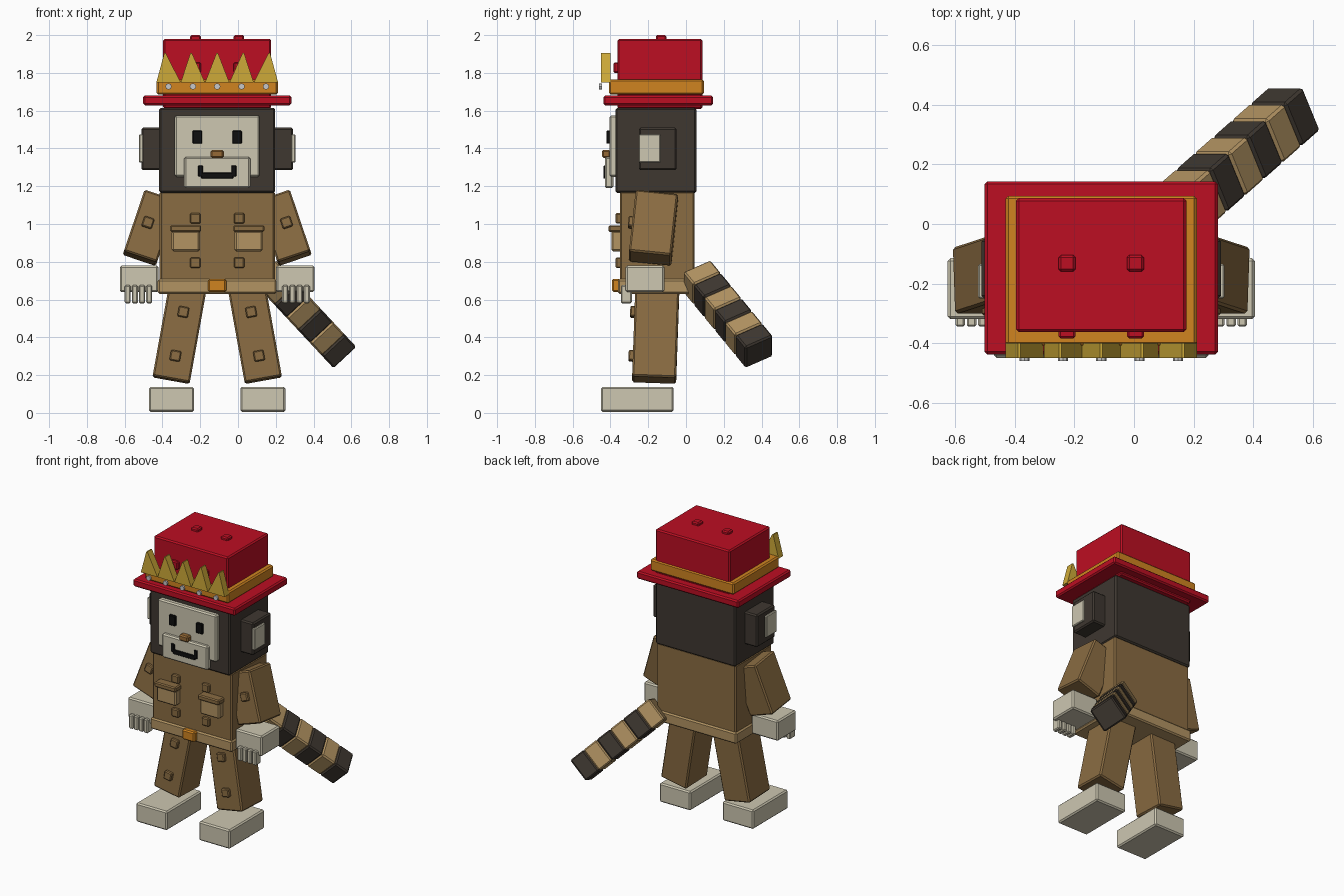
import bpy, bmesh
from math import radians
from mathutils import Euler, Matrix, Vector

if "Cube" in bpy.data.objects:
    bpy.data.objects.remove(bpy.data.objects["Cube"])

MID = -0.11   # x of the body's plane of symmetry


def material(name, *rgb):
    """Flat material from 0-255 display values."""
    lin = [((c / 255 + 0.055) / 1.055) ** 2.4 for c in rgb]
    m = bpy.data.materials.new(name)
    m.use_nodes = True
    m.diffuse_color = (*lin, 1)
    m.node_tree.nodes["Principled BSDF"].inputs["Base Color"].default_value = (*lin, 1)
    return m


fur = material("dark_fur", 62, 55, 48)
cream = material("cream_skin", 205, 199, 177)
brown = material("brown_cloth", 138, 108, 66)
tan = material("tan_cloth", 178, 147, 98)
red = material("red_felt", 188, 14, 34)
orange = material("orange_trim", 208, 132, 32)
gold = material("gold", 206, 170, 56)
black = material("black", 14, 14, 14)
silver = material("silver", 200, 200, 200)
nose_tint = material("nose_brown", 150, 106, 54)


def finish(name, bm, mat, matrix, bevel):
    mesh = bpy.data.meshes.new(name)
    bm.to_mesh(mesh)
    bm.free()
    mesh.materials.append(mat)
    ob = bpy.data.objects.new(name, mesh)
    ob.matrix_world = matrix
    bpy.context.collection.objects.link(ob)
    if bevel:
        mod = ob.modifiers.new("soft_edge", "BEVEL")
        mod.width = bevel
        mod.segments = 1
    return ob


def block(name, mat, size, matrix):
    bm = bmesh.new()
    bmesh.ops.create_cube(bm, size=1)
    bmesh.ops.scale(bm, vec=size, verts=bm.verts)
    return finish(name, bm, mat, matrix, min(0.009, min(size) * 0.2))


def box(name, mat, x, y, z):
    """Box from (low, high) ranges; x is measured from the middle plane."""
    lo, hi = Vector((x[0], y[0], z[0])), Vector((x[1], y[1], z[1]))
    centre = (lo + hi) / 2 + Vector((MID, 0, 0))
    return block(name, mat, hi - lo, Matrix.Translation(centre))


def pair(name, mat, x, y, z):
    box("left_" + name, mat, x, y, z)
    box("right_" + name, mat, (-x[1], -x[0]), y, z)


def centred(name, mat, half, y, z):
    box(name, mat, (-half, half), y, z)


def limb(name, mat, centre, size, tilt_x, tilt_y, studs):
    """Mirrored pair of tilted limbs with small studs on the front."""
    for side, s in (("left_", 1), ("right_", -1)):
        rot = Euler((radians(tilt_x), radians(tilt_y) * s, 0)).to_matrix().to_4x4()
        m = Matrix.Translation((MID + s * centre[0], centre[1], centre[2])) @ rot
        block(side + name, mat, size, m)
        for i, (sx, sz) in enumerate(studs):
            spot = Matrix.Translation((s * sx, -size[1] / 2 - 0.008, sz))
            block(f"{side}{name}_stud_{i + 1}", mat, (0.056, 0.03, 0.056), m @ spot)


# Head, face and ears
centred("head", fur, 0.307, (-0.373, 0.055), (1.165, 1.615))
centred("face", cream, 0.225, (-0.405, -0.36), (1.25, 1.575))
centred("muzzle", cream, 0.175, (-0.43, -0.385), (1.19, 1.355))
centred("nose", nose_tint, 0.035, (-0.445, -0.4), (1.35, 1.392))
pair("eye", black, (0.08, 0.13), (-0.422, -0.4), (1.425, 1.495))
centred("mouth", black, 0.085, (-0.437, -0.42), (1.24, 1.272))
pair("mouth_corner", black, (0.075, 0.101), (-0.437, -0.42), (1.252, 1.31))
pair("ear", fur, (0.29, 0.402), (-0.25, -0.05), (1.285, 1.51))
pair("inner_ear", cream, (0.39, 0.414), (-0.25, -0.135), (1.325, 1.475))

# Hat with band and studs
centred("hat_brim", red, 0.392, (-0.438, 0.143), (1.628, 1.68))
centred("hat_band", orange, 0.321, (-0.408, 0.094), (1.685, 1.765))
centred("hat_crown", red, 0.286, (-0.363, 0.087), (1.61, 1.98))
pair("hat_top_stud", red, (0.087, 0.143), (-0.16, -0.104), (1.96, 2.0))
pair("hat_front_stud", red, (0.087, 0.143), (-0.384, -0.35), (1.8, 1.856))

# Row of gold spikes leaning slightly outward, each with a gem
for i in range(-2, 3):
    bm = bmesh.new()
    foot, tip = i * 0.129, i * 0.138
    outline = [(foot - 0.064, 1.75), (foot + 0.064, 1.75), (tip + 0.004, 1.905), (tip - 0.004, 1.905)]
    front = bm.faces.new([bm.verts.new((x, -0.45, z)) for x, z in outline])
    back = bmesh.ops.extrude_face_region(bm, geom=[front])["geom"]
    bmesh.ops.translate(bm, vec=(0, 0.05, 0),
                        verts=[g for g in back if isinstance(g, bmesh.types.BMVert)])
    bmesh.ops.recalc_face_normals(bm, faces=bm.faces)
    finish(f"crown_spike_{i + 3}", bm, gold, Matrix.Translation((MID, 0, 0)), 0)

    bm = bmesh.new()
    bmesh.ops.create_cone(bm, cap_ends=True, segments=8, radius1=0.017, radius2=0.017, depth=0.014)
    turn = Matrix.Rotation(radians(90), 4, "X")
    finish(f"crown_gem_{i + 3}", bm, silver,
           Matrix.Translation((MID + foot, -0.453, 1.728)) @ turn, 0)

# Jacket, pockets, studs and belt
centred("torso", brown, 0.305, (-0.35, 0.045), (0.66, 1.172))
centred("belt", tan, 0.315, (-0.36, 0.055), (0.63, 0.708))
centred("buckle", orange, 0.048, (-0.392, -0.35), (0.64, 0.71))
pair("pocket", tan, (0.092, 0.241), (-0.395, -0.34), (0.855, 0.965))
pair("pocket_flap", brown, (0.085, 0.249), (-0.41, -0.34), (0.958, 0.993))
for label, z in (("upper", 1.03), ("lower", 0.795)):
    pair(label + "_jacket_stud", brown, (0.088, 0.144), (-0.372, -0.34), (z - 0.028, z + 0.028))

# Arms and legs
limb("arm", brown, (0.355, -0.172, 0.98), (0.185, 0.225, 0.345), -6, -18.7, [(0.02, 0.01)])
limb("leg", brown, (0.2, -0.16, 0.42), (0.2, 0.233, 0.5), -2, -10.2, [(0, 0.112), (0, -0.124)])

# Hands with four fingers, and feet
pair("hand", cream, (0.312, 0.516), (-0.32, -0.115), (0.64, 0.78))
for i in range(4):
    x = 0.36 + i * 0.038
    pair(f"finger_{i + 1}", cream, (x - 0.016, x + 0.016), (-0.345, -0.287), (0.58, 0.676))
pair("foot", cream, (0.122, 0.361), (-0.45, -0.065), (0.005, 0.137))

# Striped tail, built from the root outward
root = Matrix.Translation((0.164, 0.057, 0.724)) @ Euler((radians(31), radians(-43), 0)).to_matrix().to_4x4()
step = 0.107
for i in range(6):
    block(f"tail_segment_{i + 1}", fur if i % 2 else tan, (0.165, 0.168, step),
          root @ Matrix.Translation((0, 0, -step * (i + 0.5))))
